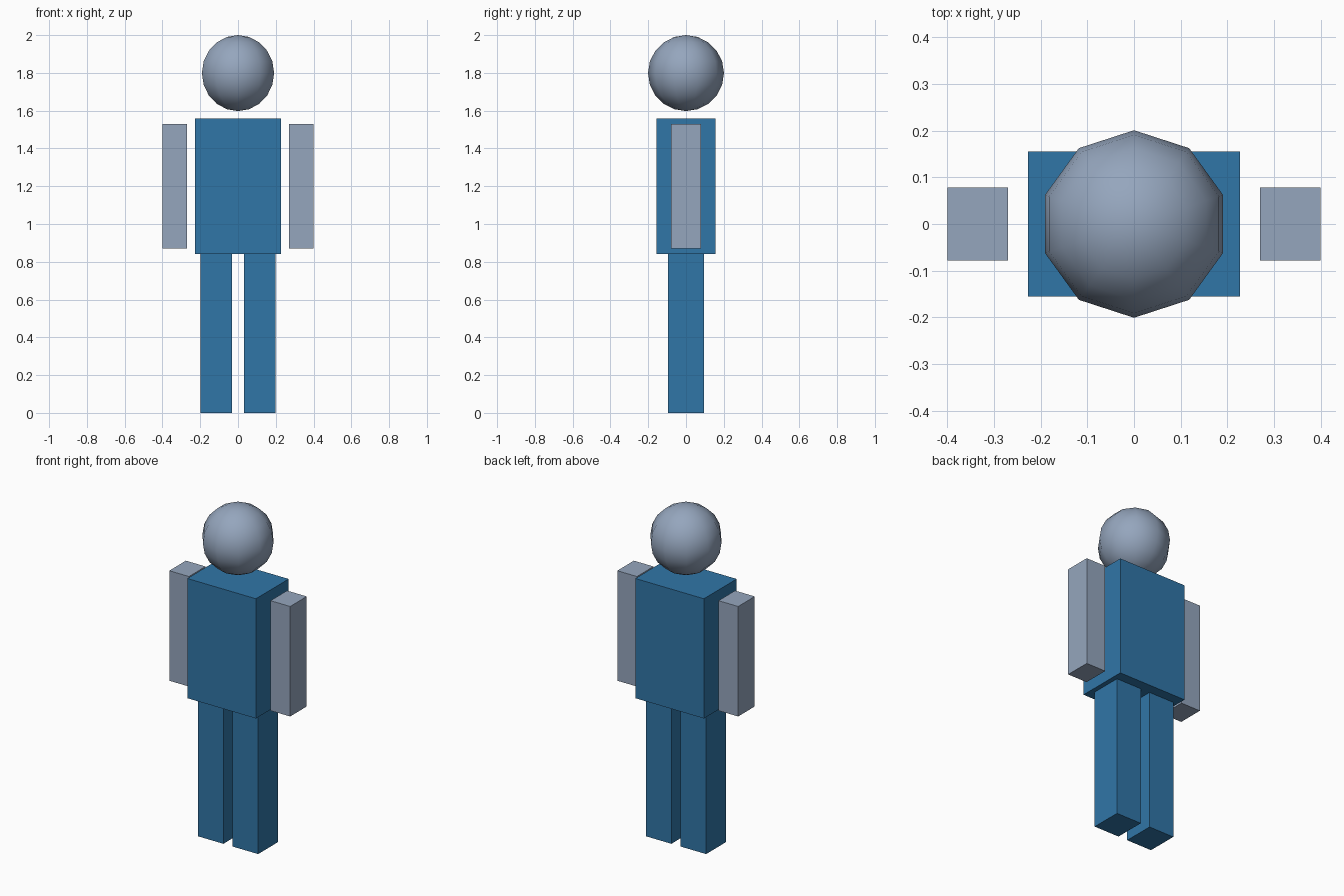
import bpy

if "Cube" in bpy.data.objects:
    bpy.data.objects.remove(bpy.data.objects["Cube"])


def material(name, color):
    m = bpy.data.materials.new(name)
    m.diffuse_color = color
    m.use_nodes = True
    m.node_tree.nodes["Principled BSDF"].inputs["Base Color"].default_value = m.diffuse_color
    return m


blue = material("blue_cloth", (0.03, 0.18, 0.39, 1))
skin = material("grey_blue_skin", (0.30, 0.38, 0.51, 1))


def box(name, center, size, mat):
    bpy.ops.mesh.primitive_cube_add(size=1, location=center)
    ob = bpy.context.object
    ob.name = name
    ob.scale = size
    bpy.ops.object.transform_apply(location=False, rotation=False, scale=True)
    ob.data.materials.append(mat)
    return ob


# Torso
box("torso", (0, 0, 1.20), (0.454, 0.31, 0.716), blue)

# Arms and legs, one per side
for side, s in (("left", -1), ("right", 1)):
    box(side + "_arm", (s * 0.335, 0, 1.20), (0.13, 0.157, 0.658), skin)
    box(side + "_leg", (s * 0.115, 0, 0.4215), (0.168, 0.188, 0.843), blue)

# Head: low-sided smooth ball
bpy.ops.mesh.primitive_uv_sphere_add(segments=10, ring_count=10, radius=0.201,
                                     location=(0, 0, 1.799))
head = bpy.context.object
head.name = "head"
head.data.materials.append(skin)
bpy.ops.object.shade_smooth()
